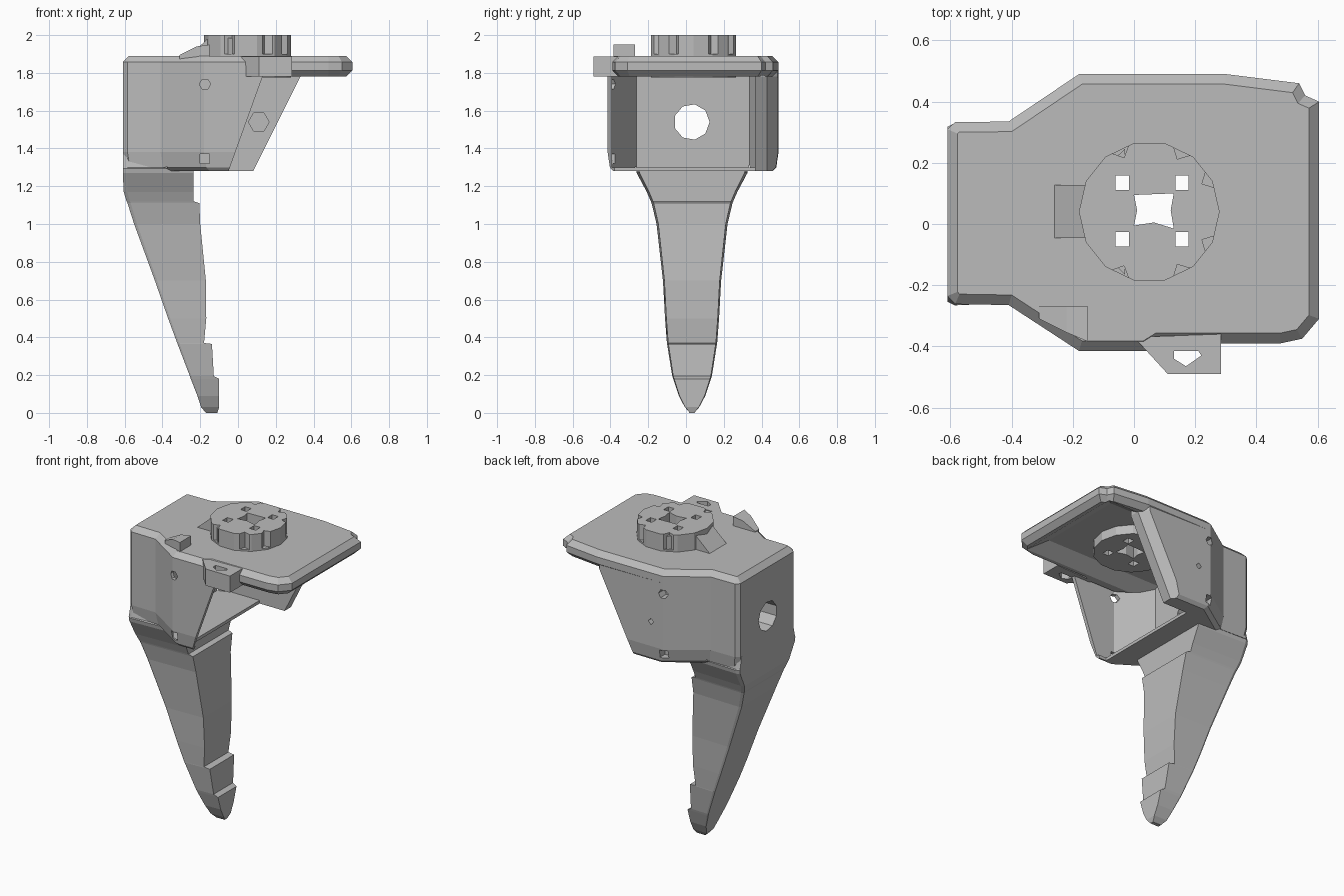
import bpy, bmesh, math

old = bpy.data.objects.get("Cube")
if old:
    bpy.data.objects.remove(old, do_unlink=True)

grey = bpy.data.materials.new("mid_grey")
grey.use_nodes = True
grey.diffuse_color = (0.5, 0.5, 0.5, 1)
grey.node_tree.nodes["Principled BSDF"].inputs["Base Color"].default_value = (0.5, 0.5, 0.5, 1)


def finish(name, bm):
    bmesh.ops.recalc_face_normals(bm, faces=bm.faces)
    mesh = bpy.data.meshes.new(name)
    bm.to_mesh(mesh)
    bm.free()
    mesh.materials.append(grey)
    obj = bpy.data.objects.new(name, mesh)
    bpy.context.collection.objects.link(obj)
    return obj


def loft(name, rings):
    bm = bmesh.new()
    rows = [[bm.verts.new(p) for p in ring] for ring in rings]
    n = len(rows[0])
    for a, b in zip(rows, rows[1:]):
        for i in range(n):
            j = (i + 1) % n
            bm.faces.new((a[i], a[j], b[j], b[i]))
    bm.faces.new(rows[0])
    bm.faces.new(rows[-1])
    return finish(name, bm)


def prism(name, pts, lo, hi, axis="z"):
    """Extrude a flat outline along one axis."""
    place = {"x": lambda a, b, t: (t, a, b),
             "y": lambda a, b, t: (a, t, b),
             "z": lambda a, b, t: (a, b, t)}[axis]
    return loft(name, [[place(a, b, t) for a, b in pts] for t in (lo, hi)])


def chamfer_rims(obj, levels, width):
    bm = bmesh.new()
    bm.from_mesh(obj.data)
    rim = [e for e in bm.edges
           if any(all(abs(v.co.z - t) < 1e-4 for v in e.verts) for t in levels)]
    bmesh.ops.bevel(bm, geom=rim, offset=width, segments=1, affect="EDGES")
    bm.to_mesh(obj.data)
    bm.free()


def circle(a, b, r, n, turn=0.0):
    return [(a + r * math.cos(turn + math.tau * i / n),
             b + r * math.sin(turn + math.tau * i / n)) for i in range(n)]


def rect(a0, a1, b0, b1):
    return [(a0, b0), (a1, b0), (a1, b1), (a0, b1)]


def cut(obj, cutters):
    for c in cutters:
        mod = obj.modifiers.new("cut", "BOOLEAN")
        mod.operation = "DIFFERENCE"
        mod.solver = "EXACT"
        mod.object = c
        bpy.context.view_layer.objects.active = obj
        bpy.ops.object.modifier_apply(modifier=mod.name)


helpers = []


def cutter(*args, make=prism, **kw):
    c = make("cutter", *args, **kw)
    c.hide_render = True
    helpers.append(c)
    return c


# Housing: flared box with a solid back block, one thin wall and one thick wall
back = [(-0.18, 0.49), (-0.41, 0.335), (-0.585, 0.333), (-0.61, 0.31),
        (-0.61, -0.235), (-0.585, -0.262), (-0.41, -0.265), (-0.18, -0.415)]
shell = [(0.36, 0.485)] + back + [(0.36, -0.415)]
housing = loft("housing", [
    [(x - math.copysign(d, x), y - math.copysign(d, y - 0.03), z) for x, y in shell]
    for z, d in ((1.28, 0.03), (1.3, 0.012), (1.38, 0), (1.84, 0))])
cavity = [(-0.385, -0.262), (-0.175, -0.392), (0.8, -0.392),
          (0.8, 0.365), (-0.3, 0.365), (-0.385, 0.335)]
thin_edge = [(-0.06, 1.2), (-0.05, 1.28), (0.13, 1.78), (0.13, 2), (0.8, 2), (0.8, 1.2)]
thick_edge = [(0.04, 1.2), (0.08, 1.28), (0.33, 1.78), (0.33, 2), (0.8, 2), (0.8, 1.2)]
cut(housing, [
    cutter(cavity, 1.3, 2.0),
    cutter(rect(-0.1, 0.8, -0.375, 0.365), 1.2, 1.5),
    cutter(thin_edge, -0.6, -0.1, axis="y"),
    # The thick wall's front edge is chamfered on the outside
    cutter([[(x - s, y, z) for x, z in thick_edge]
            for y, s in ((-0.1, 0), (0.43, 0), (0.6, 0.14))], make=loft),
    cutter(circle(0.03, 1.54, 0.095, 9), -0.8, -0.3, axis="x"),
    cutter(circle(0.11, 1.54, 0.055, 6), 0.3, 0.42, axis="y"),
    cutter(circle(-0.09, 1.54, 0.02, 4), 0.43, 0.7, axis="y"),
])
for y0, y1 in ((-0.6, -0.34), (0.43, 0.7)):
    cut(housing, [cutter(circle(-0.175, 1.74, 0.03, 6), y0, y1, axis="y"),
                  cutter(rect(-0.2, -0.15, 1.32, 1.37), y0, y1, axis="y")])

# Top plate: chamfered slab with a shallow dished underside
outline = back + [(0.04, -0.415), (0.08, -0.39), (0.48, -0.39), (0.55, -0.375),
                  (0.605, -0.31), (0.605, 0.4), (0.56, 0.42), (0.54, 0.46), (0.3, 0.49)]
plate = prism("top_plate", outline, 1.78, 1.89)
chamfer_rims(plate, (1.78, 1.89), 0.033)
dish = [[(x, y, z) for x, y in rect(-0.385, 0.605 - d, -0.39 + d, 0.48 - d)]
        for d, z in ((0.04, 1.77), (0.15, 1.835))]
hub_holes = [cutter([(0, -0.005), (0.065, 0.005), (0.13, -0.015),
                     (0.12, 0.045), (0.13, 0.1), (0.0, 0.095), (0.01, 0.045)], 1.7, 2.2)]
for x in (-0.04, 0.155):
    for y in (-0.05, 0.135):
        hub_holes.append(cutter(rect(x - 0.02, x + 0.024, y - 0.024, y + 0.024), 1.7, 2.2))
cut(plate, [cutter(dish, make=loft)] + hub_holes)

# Hub: faceted disc through the plate, with notched rim and five openings
center = (0.05, 0.04)
hub = prism("hub", circle(*center, 0.23, 14), 1.775, 2.0)
notches = []
for deg in (28, 62, 115, -28, -62, -115):
    a = math.radians(deg)
    notches.append(cutter(circle(center[0] + 0.24 * math.cos(a),
                                 center[1] + 0.24 * math.sin(a), 0.045, 4, a), 1.9, 2.2))
cut(hub, hub_holes + notches)

# Ramp leading up to the hub
ramp = loft("hub_ramp", [
    [(x, y0, 1.86), (x, y1, 1.86), (x, y1, z), (x, y0, z)]
    for x, y0, y1, z in ((-0.26, -0.045, 0.128, 1.89),
                         (-0.155, -0.045, 0.128, 1.985),
                         (-0.03, -0.165, 0.245, 1.985))])
cut(ramp, hub_holes)

# Side tab with its slot, and the small hood on the roof edge
tab = prism("side_tab", [(0.0, -0.37), (0.11, -0.49), (0.285, -0.49), (0.285, -0.36)], 1.78, 1.888)
cut(tab, [cutter([(0.13, -0.415), (0.13, -0.44), (0.17, -0.465),
                  (0.22, -0.43), (0.21, -0.415)], 1.6, 2.0)])
loft("edge_hood", [[(x, y0, 1.85), (x, -0.27, 1.85), (x, -0.27, z), (x, y0, z)]
                   for x, y0, z in ((-0.31, -0.31, 1.895), (-0.22, -0.355, 1.94),
                                    (-0.15, -0.385, 1.95))])

# Leg: tapering stepped blade; rows are height, back x, front x, half width
rows = [(1.4, -0.61, -0.42, 0.27), (1.3, -0.61, -0.42, 0.295),
        (1.295, -0.61, -0.235, 0.298), (1.27, -0.61, -0.235, 0.293),
        (1.17, -0.605, -0.235, 0.24), (1.12, -0.59, -0.235, 0.218),
        (1.11, -0.585, -0.205, 0.214), (1.0, -0.55, -0.2, 0.188),
        (0.7, -0.44, -0.17, 0.154), (0.5, -0.37, -0.168, 0.143),
        (0.37, -0.322, -0.18, 0.133), (0.365, -0.32, -0.138, 0.132),
        (0.195, -0.255, -0.128, 0.105), (0.18, -0.25, -0.1, 0.1),
        (0.09, -0.215, -0.1, 0.07), (0.03, -0.195, -0.1, 0.038), (0, -0.17, -0.11, 0.012)]
rings = []
for z, xb, xf, w in rows:
    side = [(xb, w * 0.96), (xb + 0.08 * w, w), (xf, w * 0.95)]
    rings.append([(x, 0.032 + y, z) for x, y in side] +
                 [(x, 0.032 - y, z) for x, y in reversed(side)])
loft("leg", rings)

for c in helpers:
    bpy.data.objects.remove(c, do_unlink=True)
